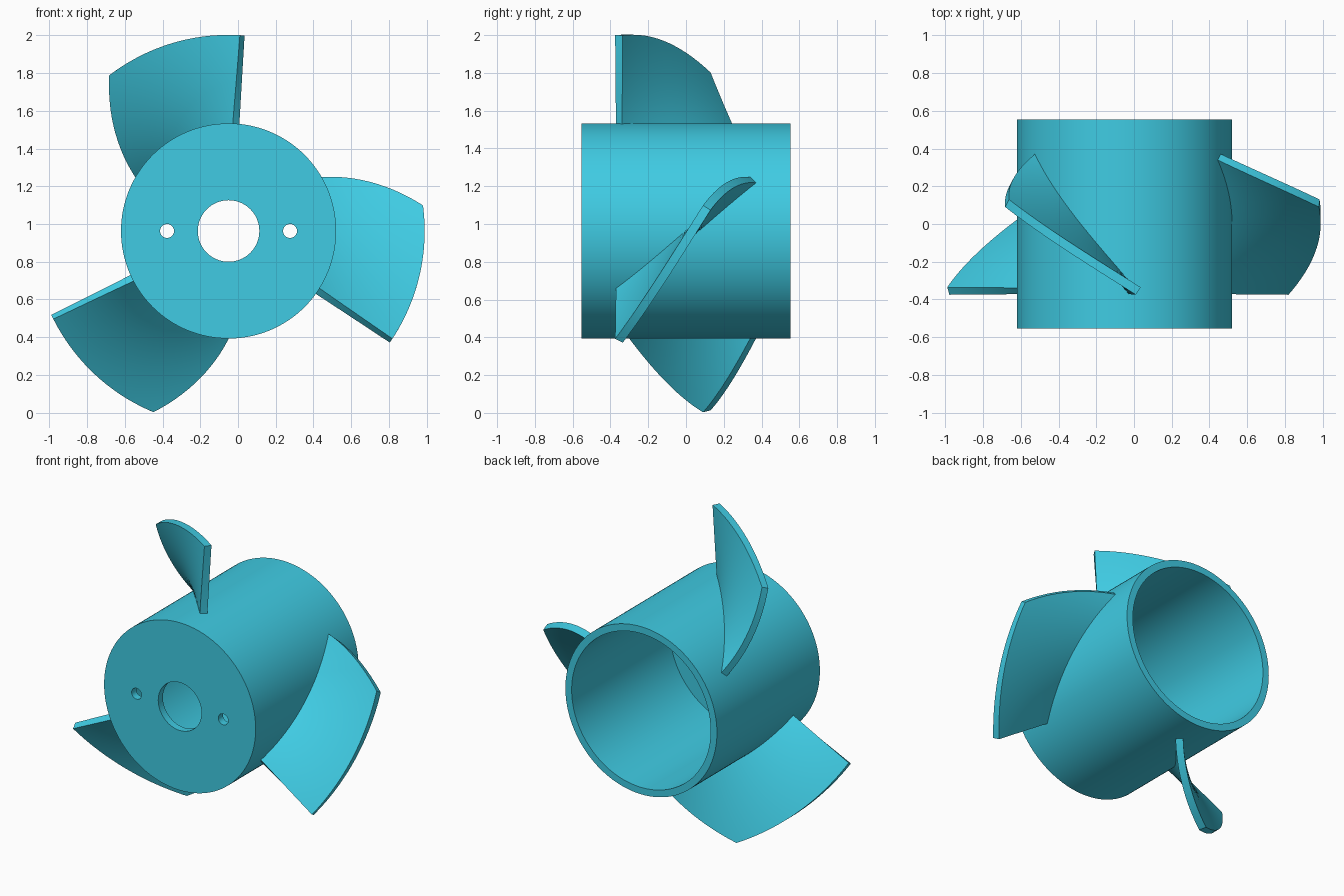
import bpy, bmesh, math

if "Cube" in bpy.data.objects:
    bpy.data.objects.remove(bpy.data.objects["Cube"])

CX, CZ = -0.05, 0.963          # hub axis runs along y
HUB_R, HALF_LEN, WALL = 0.57, 0.553, 0.047
TIP_R, ROOT_R = 1.039, 0.55
THICK = 0.047

mat = bpy.data.materials.new("cyan_plastic")
mat.diffuse_color = (0.05, 0.6, 0.77, 1)
mat.use_nodes = True
mat.node_tree.nodes["Principled BSDF"].inputs["Base Color"].default_value = mat.diffuse_color


def cylinder(name, x, z, radius, y0, y1, sides=128):
    bpy.ops.mesh.primitive_cylinder_add(
        vertices=sides, radius=radius, depth=y1 - y0,
        location=(x, (y0 + y1) / 2, z), rotation=(math.pi / 2, 0, 0))
    ob = bpy.context.object
    ob.name = name
    return ob


def smooth(ob):
    bpy.ops.object.select_all(action='DESELECT')
    ob.select_set(True)
    bpy.context.view_layer.objects.active = ob
    bpy.ops.object.shade_smooth_by_angle(angle=math.radians(30))


# Hub: cup open at the back, shaft hole and two screw holes in the front plate
hub = cylinder("hub", CX, CZ, HUB_R, -HALF_LEN, HALF_LEN)
hub.data.materials.append(mat)
cutters = [
    cylinder("cavity_cutter", CX, CZ, HUB_R - WALL, -HALF_LEN + 0.05, 1),
    cylinder("shaft_cutter", CX, CZ, 0.163, -1, 0, 64),
    cylinder("screw_cutter_left", CX - 0.326, CZ, 0.037, -1, 0, 32),
    cylinder("screw_cutter_right", CX + 0.326, CZ, 0.037, -1, 0, 32),
]
bpy.context.view_layer.objects.active = hub
for c in cutters:
    c.hide_render = True
    m = hub.modifiers.new("cut", 'BOOLEAN')
    m.operation, m.solver, m.object = 'DIFFERENCE', 'EXACT', c
    bpy.ops.object.modifier_apply(modifier=m.name)
    bpy.data.objects.remove(c)
smooth(hub)


# Blade: helical sheet whose trailing edge sweeps back toward the tip
def blade(name, turn, nr=14, nc=28):
    bm = bmesh.new()
    sides = ([], [])
    for i in range(nr + 1):
        r = ROOT_R + (TIP_R - ROOT_R) * i / nr
        t = (r - HUB_R) / (TIP_R - HUB_R)
        a0, a1 = math.radians(-4.0), math.radians(58.3 - 21.5 * t)
        y0, y1 = -0.355, 0.355 - 0.245 * t
        arc, rise = r * (a1 - a0), y1 - y0
        length = math.hypot(arc, rise)
        for s, rows in zip((1, -1), sides):
            da = s * THICK / 2 * rise / length / r
            dy = -s * THICK / 2 * arc / length
            row = []
            for j in range(nc + 1):
                k = j / nc
                a = a0 + (a1 - a0) * k + da + turn
                y = y0 + rise * k + dy
                row.append(bm.verts.new((CX - r * math.sin(a), y, CZ + r * math.cos(a))))
            rows.append(row)
    f, b = sides
    for g in sides:
        for i in range(nr):
            for j in range(nc):
                bm.faces.new((g[i][j], g[i + 1][j], g[i + 1][j + 1], g[i][j + 1]))
    # Rim joining the two sides
    for i in range(nr):
        for j in (0, nc):
            bm.faces.new((f[i][j], f[i + 1][j], b[i + 1][j], b[i][j]))
    for j in range(nc):
        for i in (0, nr):
            bm.faces.new((f[i][j], f[i][j + 1], b[i][j + 1], b[i][j]))
    bmesh.ops.recalc_face_normals(bm, faces=bm.faces)
    me = bpy.data.meshes.new(name)
    bm.to_mesh(me)
    bm.free()
    me.materials.append(mat)
    ob = bpy.data.objects.new(name, me)
    bpy.context.collection.objects.link(ob)
    smooth(ob)


for n, part in enumerate(("blade_top", "blade_left", "blade_right")):
    blade(part, math.radians(120 * n))
